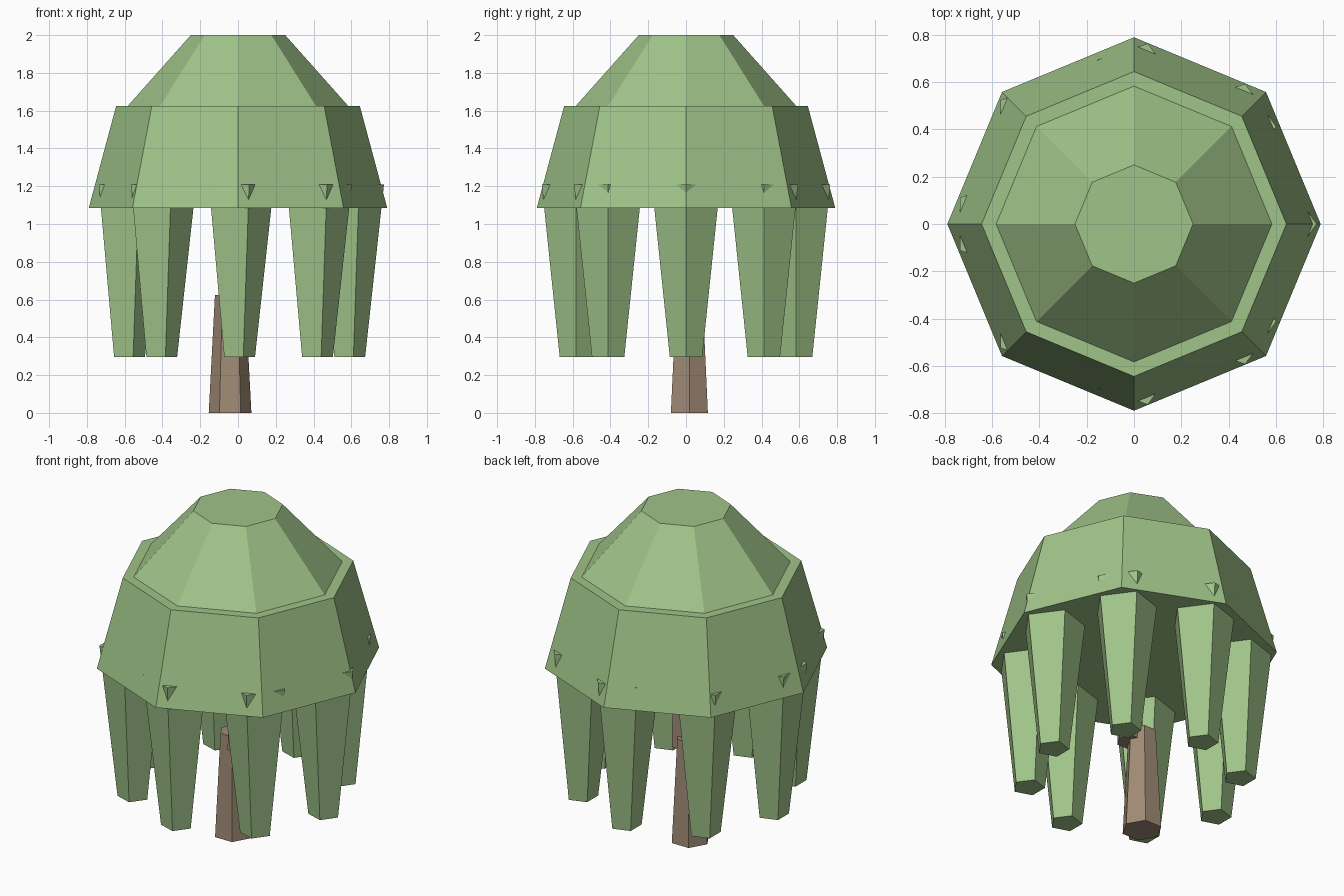
import bpy
import bmesh
from math import cos, sin, tau

cube = bpy.data.objects.get("Cube")
if cube:
    bpy.data.objects.remove(cube)


def make_material(name, color):
    mat = bpy.data.materials.new(name)
    mat.use_nodes = True
    mat.diffuse_color = (*color, 1)
    mat.node_tree.nodes["Principled BSDF"].inputs["Base Color"].default_value = (*color, 1)
    return mat


leaf_green = make_material("leaf_green", (0.35, 0.55, 0.25))
bark_brown = make_material("bark_brown", (0.35, 0.26, 0.18))


def frustum(name, sides, center, low, high, mat):
    """Closed flat-sided frustum; low and high are (radius, height), first corner on +x."""
    bm = bmesh.new()
    rings = []
    for radius, z in (low, high):
        rings.append([bm.verts.new((radius * cos(tau * i / sides),
                                    radius * sin(tau * i / sides), z))
                      for i in range(sides)])
    bottom, top = rings
    bm.faces.new(bottom[::-1])
    bm.faces.new(top)
    for i in range(sides):
        j = (i + 1) % sides
        bm.faces.new((bottom[i], bottom[j], top[j], top[i]))
    mesh = bpy.data.meshes.new(name)
    bm.to_mesh(mesh)
    bm.free()
    mesh.materials.append(mat)
    obj = bpy.data.objects.new(name, mesh)
    obj.location = (*center, 0)
    bpy.context.collection.objects.link(obj)
    return obj


# Trunk in two slightly offset pieces
frustum("lower_trunk", 6, (-0.042, 0.018), (0.113, 0), (0.08, 0.625), bark_brown)
frustum("upper_trunk", 6, (0.02, -0.01), (0.075, 0.55), (0.06, 1.2), bark_brown)

# Leafy crown: wide skirt with a smaller cap on top
frustum("crown_skirt", 8, (0, 0), (0.79, 1.085), (0.645, 1.625), leaf_green)
frustum("crown_cap", 8, (0, 0), (0.588, 1.62), (0.25, 2.0), leaf_green)

# Ring of hanging foliage, its upper corners poking through the skirt
STRANDS = 8
for k in range(STRANDS):
    a = tau * k / STRANDS
    frustum(f"hanging_foliage_{k + 1}", 5, (0.583 * cos(a), 0.583 * sin(a)),
            (0.09, 0.295), (0.19, 1.21), leaf_green)
